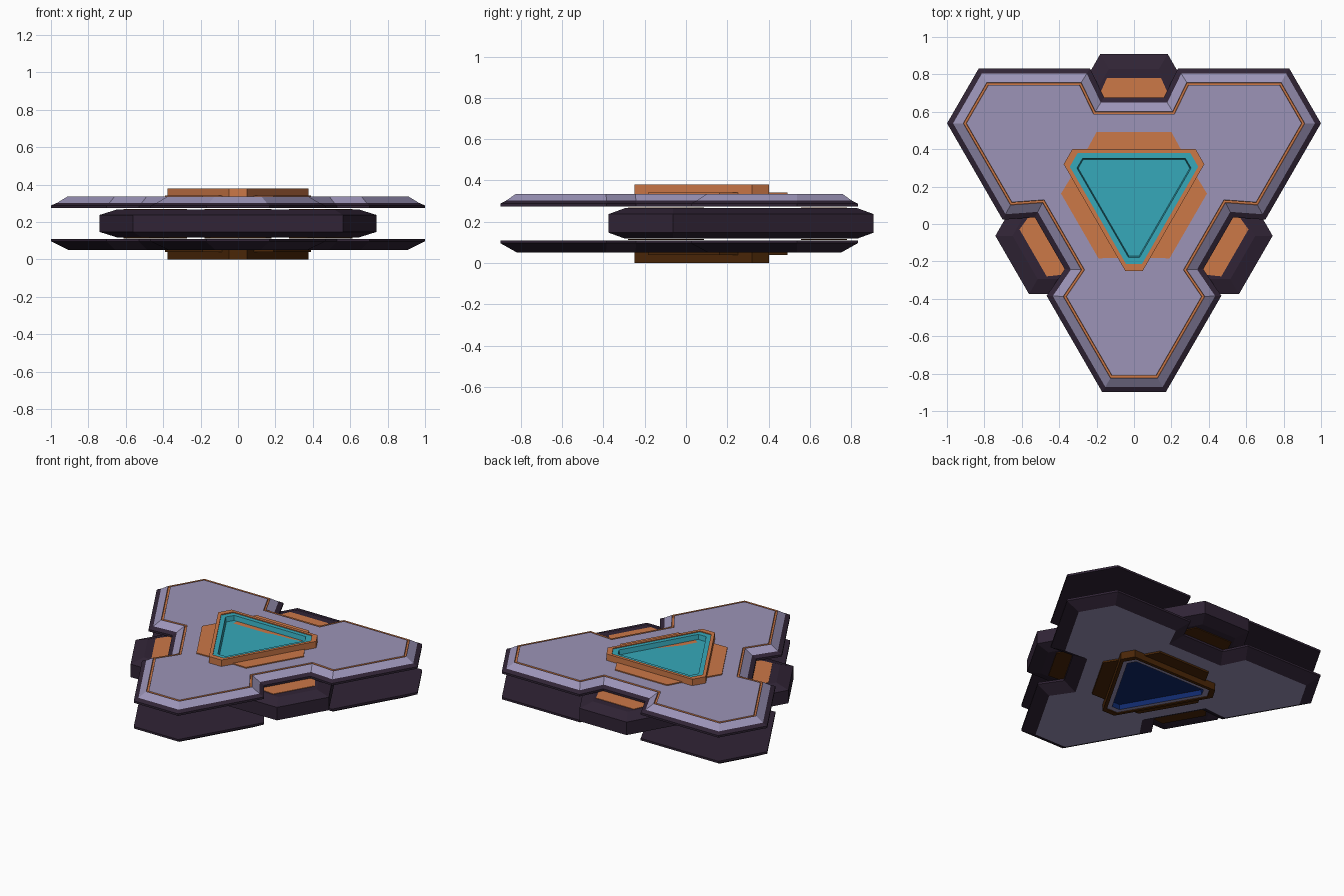
import bpy, bmesh, math
from mathutils import Vector, Matrix

cube = bpy.data.objects.get("Cube")
if cube:
    bpy.data.objects.remove(cube, do_unlink=True)

CENTRE_Y = 0.157   # axis of the threefold symmetry
HEIGHT = 0.38


def material(name, rgb):
    # sRGB to linear
    lin = [c / 12.92 if c < 0.04 else ((c + 0.055) / 1.055) ** 2.4 for c in rgb] + [1]
    m = bpy.data.materials.new(name)
    m.use_nodes = True
    m.diffuse_color = lin
    bsdf = next(n for n in m.node_tree.nodes if n.type == 'BSDF_PRINCIPLED')
    bsdf.inputs["Base Color"].default_value = lin
    return m


dark = material("dark_plum", (0.19, 0.14, 0.21))
lavender = material("lavender", (0.61, 0.58, 0.72))
orange = material("orange", (0.80, 0.47, 0.28))
teal = material("teal", (0.21, 0.66, 0.73))
brown = material("dark_brown", (0.29, 0.15, 0.03))
blue = material("deep_blue", (0.06, 0.16, 0.42))


def turn(points, k):
    rot = Matrix.Rotation(-k * math.tau / 3, 2)
    return [rot @ Vector(p) for p in points]


def threefold(points):
    return [p for k in range(3) for p in turn(points, k)]


def clipped_triangle(d, h, sign=-1):
    # tips at distance d cut to half width h, one tip towards sign * y
    return threefold([(-h * sign, d * sign), (h * sign, d * sign)])[::1] if sign > 0 else \
        threefold([(h, -d), (-h, -d)])


def inset(poly, dist):
    # move every edge inward by dist with mitred corners
    area = sum(a.cross(b) for a, b in zip(poly, poly[1:] + poly[:1]))
    s = 1 if area > 0 else -1
    out = []
    for i, p in enumerate(poly):
        a = (p - poly[i - 1]).normalized()
        b = (poly[(i + 1) % len(poly)] - p).normalized()
        na, nb = Vector((-a.y, a.x)) * s, Vector((-b.y, b.x)) * s
        out.append(p + (na + nb) * dist / (1 + na.dot(nb)))
    return out


def loft(name, rings, first_cap, flip=False):
    # rings: (outline, z, material of the band ending here); last ring is capped
    mats = []

    def slot(m):
        if m not in mats:
            mats.append(m)
        return mats.index(m)

    bm = bmesh.new()
    prev = None
    for poly, z, mat in rings:
        z = HEIGHT - z if flip else z
        loop = [bm.verts.new((p.x, p.y + CENTRE_Y, z)) for p in poly]
        if prev is None:
            bm.faces.new(loop).material_index = slot(first_cap)
        else:
            n = len(loop)
            for i in range(n):
                j = (i + 1) % n
                bm.faces.new((prev[i], prev[j], loop[j], loop[i])).material_index = slot(mat)
        prev = loop
    bm.faces.new(prev).material_index = slot(rings[-1][2])
    bmesh.ops.recalc_face_normals(bm, faces=bm.faces)
    mesh = bpy.data.meshes.new(name)
    bm.to_mesh(mesh)
    bm.free()
    for m in mats:
        mesh.materials.append(m)
    ob = bpy.data.objects.new(name, mesh)
    bpy.context.collection.objects.link(ob)
    return ob


# Three-lobed plate outline: one notched side, repeated around the axis
outline = threefold([(-0.83, 0.675), (-0.235, 0.675), (-0.16, 0.52),
                     (0.16, 0.52), (0.235, 0.675), (0.83, 0.675)])

# Upper plate: dark rim, pale bevel and an orange groove around the flat top
loft("upper_plate", [
    (outline, 0.274, dark), (outline, 0.288, dark),
    (inset(outline, 0.028), 0.302, dark),
    (inset(outline, 0.075), 0.335, lavender),
    (inset(outline, 0.077), 0.326, orange),
    (inset(outline, 0.088), 0.326, orange),
    (inset(outline, 0.09), 0.335, orange),
    (inset(outline, 0.1), 0.335, lavender)], dark)

# Lower plate: dark bevel around a pale flat underside
loft("lower_plate", [
    (outline, 0.27, dark), (outline, 0.284, dark),
    (inset(outline, 0.082), 0.33, dark),
    (inset(outline, 0.09), 0.33, lavender)], dark, flip=True)

# Core between the plates: bevelled triangle with its tips in the notches
core = clipped_triangle(0.752, 0.18, 1)
loft("core", [
    (inset(core, 0.08), 0.118, dark), (core, 0.147, dark),
    (core, 0.237, dark), (inset(core, 0.08), 0.266, dark)], dark)

# Parts on the top, and their counterparts underneath
hub = clipped_triangle(0.407, 0.047)
well_rim = clipped_triangle(0.372, 0.042)
well = clipped_triangle(0.335, 0.03)
light_shape = [(-0.15, 0.4), (-0.18, 0.545), (-0.145, 0.623),
               (0.145, 0.623), (0.18, 0.545), (0.15, 0.4)]
pad_shape = [(-0.25, 0.15), (-0.25, 0.243), (-0.2, 0.335),
             (0.2, 0.335), (0.25, 0.243), (0.25, 0.15)]

for side, flip, trim, ledge, floor in (("upper", False, orange, teal, teal),
                                       ("lower", True, brown, lavender, blue)):
    loft(side + "_hub", [
        (hub, 0.325, trim), (hub, 0.38, trim), (well_rim, 0.38, trim),
        (well_rim, 0.374, trim), (well, 0.374, ledge),
        (inset(well, 0.006), 0.342, floor),
        (inset(well, 0.012), 0.342, floor)], trim, flip)
    for k in range(3):
        pad = turn(pad_shape, k)
        loft(f"{side}_hub_pad_{k + 1}",
             [(pad, 0.325, trim), (pad, 0.342, trim)], trim, flip)
        light = turn(light_shape, k)
        loft(f"{side}_notch_panel_{k + 1}",
             [(light, 0.264, trim), (light, 0.269, trim)], trim, flip)
